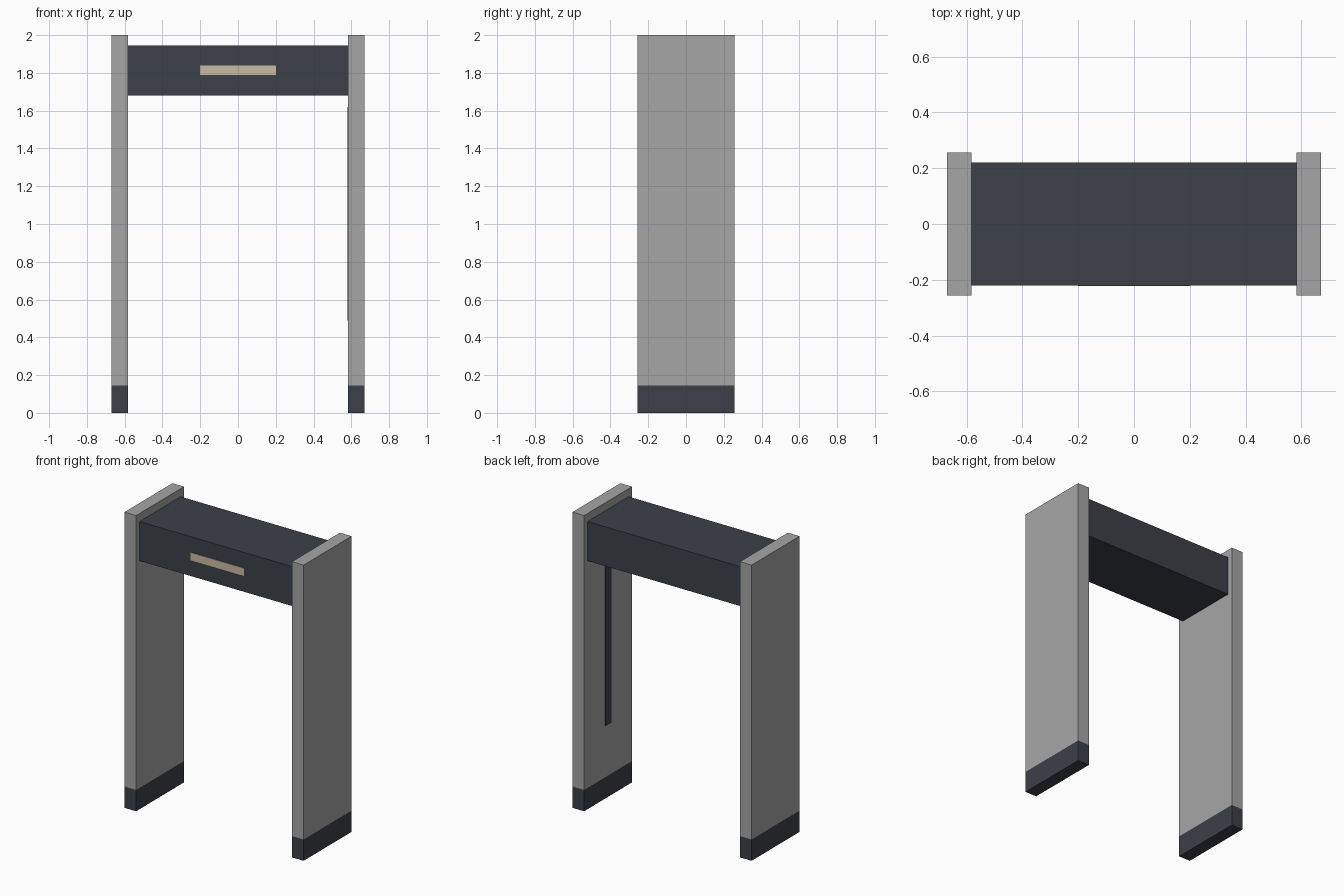
import bpy, bmesh
from mathutils import Matrix, Vector

if "Cube" in bpy.data.objects:
    bpy.data.objects.remove(bpy.data.objects["Cube"])


def material(name, rgb):
    m = bpy.data.materials.new(name)
    m.diffuse_color = (*rgb, 1.0)
    m.use_nodes = True
    m.node_tree.nodes["Principled BSDF"].inputs["Base Color"].default_value = m.diffuse_color
    return m


GREY = material("panel grey", (0.38, 0.38, 0.38))
DARK = material("dark slate", (0.045, 0.051, 0.064))
CREAM = material("display cream", (0.59, 0.50, 0.36))


def box(name, lo, hi, mats, cut_z=None):
    """Box between two corners; optional level cut, faces below it use the second material."""
    lo, hi = Vector(lo), Vector(hi)
    bm = bmesh.new()
    bmesh.ops.create_cube(bm, size=1.0, matrix=Matrix.Translation((lo + hi) / 2)
                          @ Matrix.Diagonal((*(hi - lo), 1.0)))
    if cut_z is not None:
        bmesh.ops.bisect_plane(bm, geom=bm.verts[:] + bm.edges[:] + bm.faces[:],
                               plane_co=(0, 0, cut_z), plane_no=(0, 0, 1))
        for f in bm.faces:
            f.material_index = int(f.calc_center_median().z < cut_z)
    me = bpy.data.meshes.new(name)
    bm.to_mesh(me)
    bm.free()
    for m in mats:
        me.materials.append(m)
    ob = bpy.data.objects.new(name, me)
    bpy.context.collection.objects.link(ob)
    return ob


INNER, OUTER = 0.583, 0.67

# Side panels with dark feet
for side, x0, x1 in (("left", -OUTER, -INNER), ("right", INNER, OUTER)):
    box(side + "_panel", (x0, -0.256, 0), (x1, 0.256, 2.0), [GREY, DARK], cut_z=0.144)

# Overhead control unit
box("crossbar", (-INNER, -0.22, 1.68), (INNER, 0.22, 1.946), [DARK])

# Display plate on the front of the crossbar
box("display", (-0.2, -0.223, 1.788), (0.2, -0.219, 1.84), [CREAM])

# Indicator strip on the inner face of the right panel
box("indicator_strip", (INNER - 0.004, -0.032, 0.49), (INNER + 0.001, 0.032, 1.62), [DARK])
